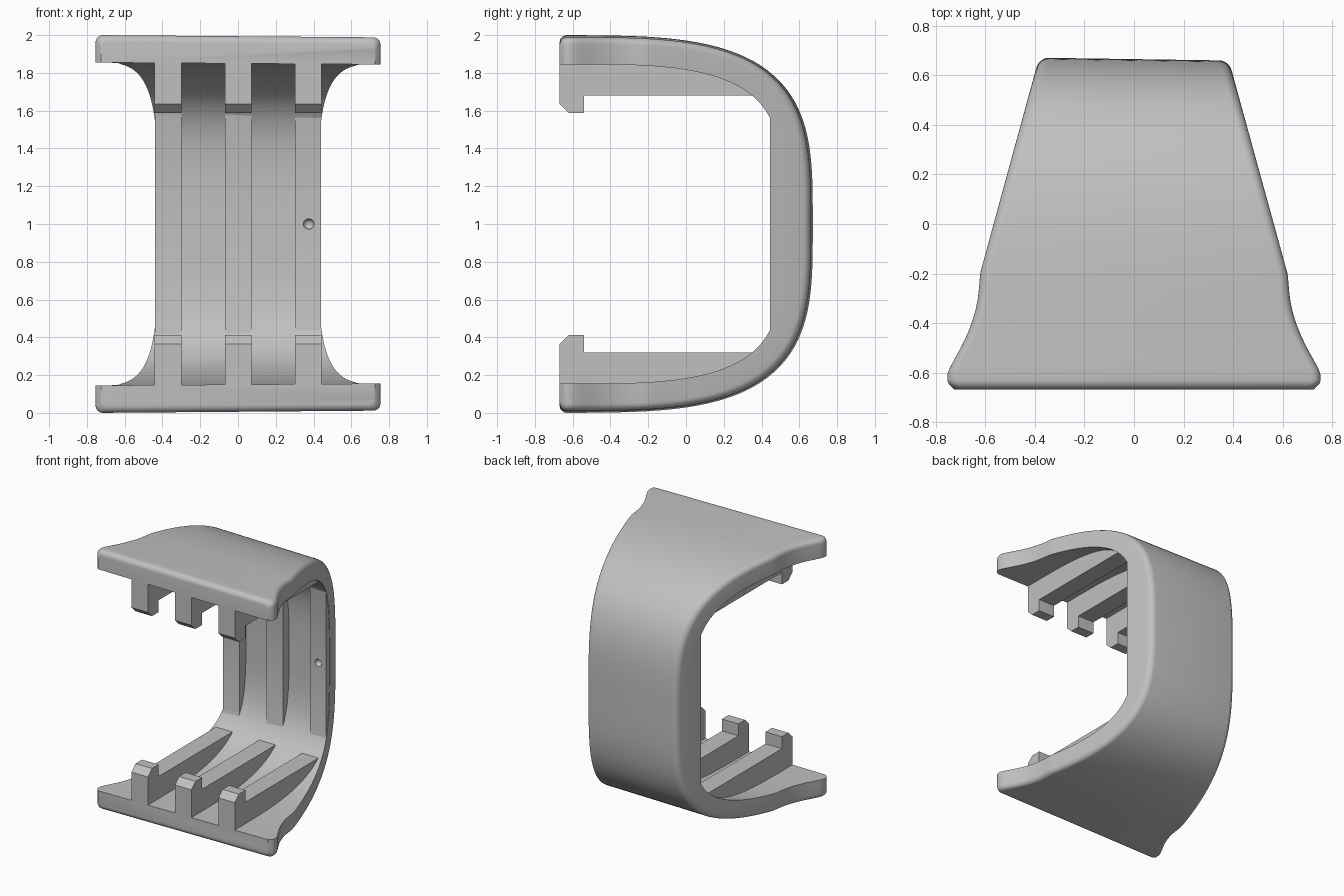
import bpy, bmesh, math
from mathutils import Vector

if "Cube" in bpy.data.objects:
    bpy.data.objects.remove(bpy.data.objects["Cube"])

FRONT, DEPTH, POWER = -0.669, 1.335, 3.45  # curved profile of the shell
THICK, ROUND = 0.145, 0.038                # wall thickness, outer edge rounding

grey = bpy.data.materials.new("plain grey")
grey.use_nodes = True
grey.diffuse_color = (0.53, 0.53, 0.53, 1)
grey.node_tree.nodes["Principled BSDF"].inputs["Base Color"].default_value = (0.53, 0.53, 0.53, 1)

# Half width against y, from the back to the flared front lip
PLAN = [(0.7, 0.374), (-0.2, 0.621), (-0.25, 0.625), (-0.3, 0.63), (-0.35, 0.64),
        (-0.4, 0.655), (-0.45, 0.675), (-0.5, 0.699), (-0.55, 0.727), (-0.59, 0.748),
        (-0.62, 0.757), (-0.645, 0.75), (-0.67, 0.725)]


def half_width(y):
    for (y1, w1), (y2, w2) in zip(PLAN, PLAN[1:]):
        if y >= y2:
            return w1 + (w2 - w1) * (y1 - y) / (y1 - y2)
    return PLAN[-1][1]


def finish(name, bm):
    bmesh.ops.recalc_face_normals(bm, faces=bm.faces)
    mesh = bpy.data.meshes.new(name)
    bm.to_mesh(mesh)
    bm.free()
    obj = bpy.data.objects.new(name, mesh)
    obj.data.materials.append(grey)
    bpy.context.collection.objects.link(obj)
    return obj


def smooth(obj):
    bpy.ops.object.select_all(action="DESELECT")
    obj.select_set(True)
    bpy.context.view_layer.objects.active = obj
    bpy.ops.object.shade_smooth_by_angle(angle=math.radians(30))


# Stations (u, v) along the profile: bottom arm, back, top arm
corner = 0.5 ** (1 / POWER)
lip = [ROUND * (1 - math.cos(math.pi / 2 * k / 6)) / DEPTH for k in range(7)]
us = lip + [lip[-1] + (corner - lip[-1]) * k / 45 for k in range(1, 46)]
half = [(u, (1 - u ** POWER) ** (1 / POWER)) for u in us]
vs = [corner * (1 - k / 24) for k in range(1, 25)]
half += [((1 - v ** POWER) ** (1 / POWER), v) for v in vs]
stations = [(u, -v) for u, v in half] + [(u, v) for u, v in reversed(half[:-1])]


def profile_point(u, v, depth):
    n = Vector((u ** (POWER - 1) / DEPTH, math.copysign(abs(v) ** (POWER - 1), v))).normalized()
    y = FRONT + u * DEPTH - n.x * depth
    return max(y, FRONT), 1 + v - n.y * depth


# Shell: cross-section with rounded outer edges swept along the profile
section = [(0, THICK), (0, ROUND)]
for k in range(1, 7):
    a = math.pi / 2 * k / 6
    section.append((ROUND * (1 - math.cos(a)), ROUND * (1 - math.sin(a))))
ring_def = [(1, i, d) for i, d in section] + [(-1, i, d) for i, d in reversed(section)]

bm = bmesh.new()
rows = []
for u, v in stations:
    s = u * DEPTH
    end = ROUND - math.sqrt(max(ROUND ** 2 - (ROUND - s) ** 2, 0)) if s < ROUND else 0
    row = []
    for side, inset, d in ring_def:
        y, z = profile_point(u, v, d + end * (1 - d / THICK))
        x = side * (half_width(y) - inset)
        # slight draft toward one side
        z = 1 + (z - 1) * (0.994 - 0.008 * x)
        y -= 0.015 * x * (y - FRONT) / DEPTH
        row.append(bm.verts.new((x, y, z)))
    rows.append(row)
for r1, r2 in zip(rows, rows[1:]):
    for k in range(len(r1)):
        j = (k + 1) % len(r1)
        bm.faces.new((r1[k], r1[j], r2[j], r2[k]))
bm.faces.new(rows[0])
bm.faces.new(rows[-1])
smooth(finish("curved_shell", bm))

# Ribs: hooked C-shaped plates set into the shell
lower = [(FRONT, 0.365), (-0.62, 0.412), (-0.54, 0.412), (-0.54, 0.32), (0.36, 0.32),
         (0.39, 0.342), (0.415, 0.367), (0.435, 0.397), (0.445, 0.43)]
inner = lower + [(y, 2 - z) for y, z in reversed(lower)]
outer = [profile_point(u, v, THICK - 0.05) for u, v in reversed(stations[::3])]


def rib(name, x1, x2):
    bm = bmesh.new()
    base = bm.faces.new([bm.verts.new((x1, y, z)) for y, z in inner + outer])
    new = bmesh.ops.extrude_face_region(bm, geom=[base])["geom"]
    moved = [g for g in new if isinstance(g, bmesh.types.BMVert)]
    bmesh.ops.translate(bm, verts=moved, vec=(x2 - x1, 0, 0))
    # trim to the tapered sides of the shell
    for side in (1, -1):
        bmesh.ops.bisect_plane(bm, geom=bm.verts[:] + bm.edges[:] + bm.faces[:],
                               plane_co=(side * 0.616, -0.2, 0),
                               plane_no=(side * 0.9, 0.247, 0), clear_outer=True)
        bmesh.ops.holes_fill(bm, edges=[e for e in bm.edges if e.is_boundary])
    return finish(name, bm)


left_rib = rib("left_rib", 0.302, 0.441)
middle_rib = rib("middle_rib", -0.07, 0.071)
right_rib = rib("right_rib", -0.441, -0.30)

# Small round dimple in the left rib
bpy.ops.mesh.primitive_uv_sphere_add(segments=24, ring_count=12, radius=0.028,
                                     location=(0.374, 0.445, 1))
cutter = bpy.context.object
cutter.name = "dimple_cutter"
cutter.hide_render = True
cut = left_rib.modifiers.new("dimple", "BOOLEAN")
cut.operation, cut.solver, cut.object = "DIFFERENCE", "EXACT", cutter
bpy.context.view_layer.objects.active = left_rib
bpy.ops.object.modifier_apply(modifier=cut.name)
bpy.data.objects.remove(cutter)

for obj in (left_rib, middle_rib, right_rib):
    smooth(obj)
